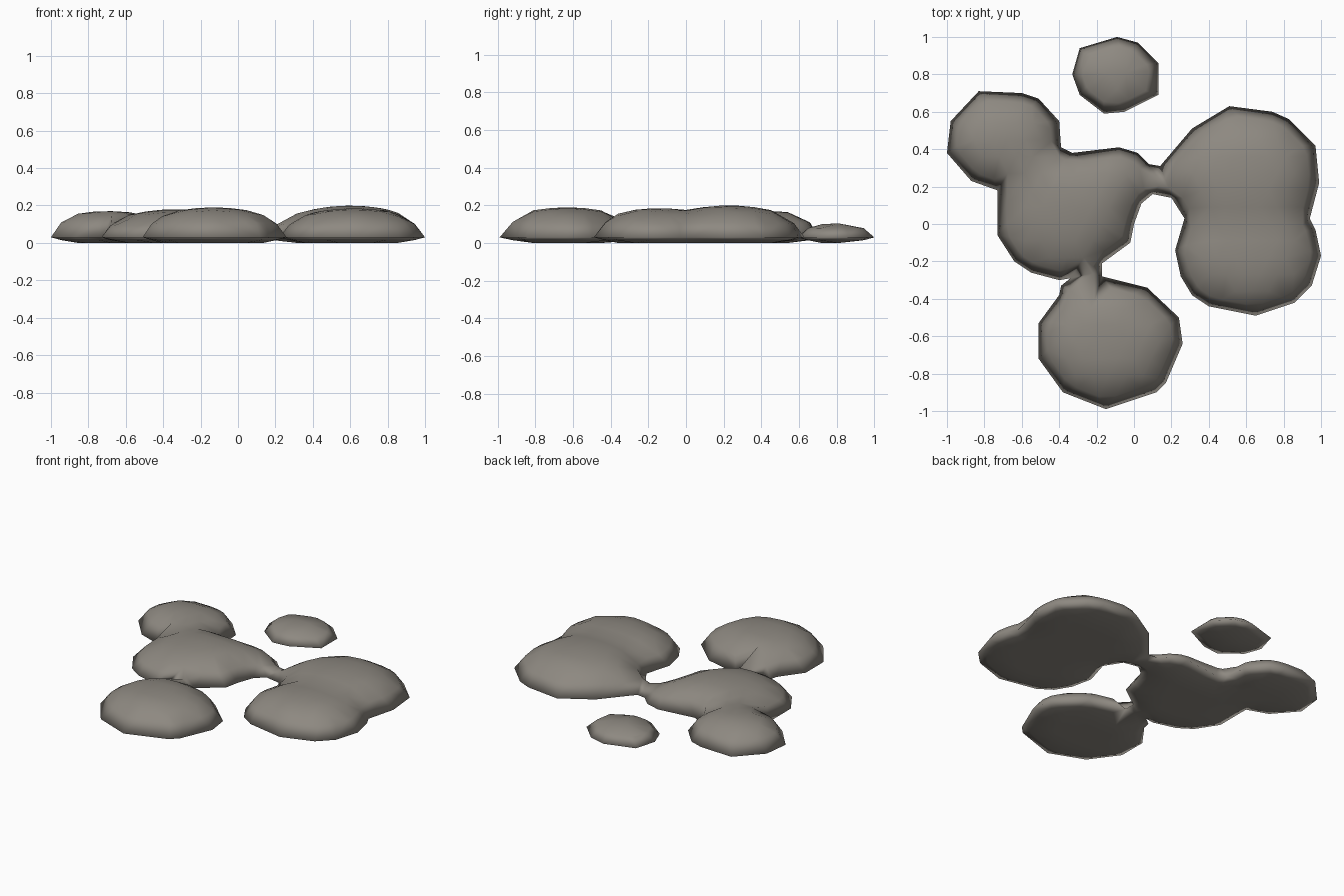
import bpy
import bmesh
from mathutils import Vector
from mathutils.geometry import delaunay_2d_cdt, intersect_point_line

cube = bpy.data.objects.get("Cube")
if cube:
    bpy.data.objects.remove(cube, do_unlink=True)

RIM = 0.03       # height of the widest edge
SHOULDER = 0.18  # width of the rounded edge
SPACING = 0.09   # spacing of the inner points

# Material
stone = bpy.data.materials.new("warm grey stone")
stone.use_nodes = True
colour = (0.27, 0.25, 0.22, 1)
stone.diffuse_color = colour
stone.node_tree.nodes["Principled BSDF"].inputs["Base Color"].default_value = colour


def edge_distance(point, outline):
    """Shortest distance from a point to the closed outline."""
    best = 9.0
    for a, b in zip(outline, outline[1:] + outline[:1]):
        near, t = intersect_point_line(point, a, b)
        near = Vector(near[:2])
        if t < 0:
            near = a
        elif t > 1:
            near = b
        best = min(best, (point - near).length)
    return best


def is_inside(point, outline):
    inside = False
    for a, b in zip(outline, outline[1:] + outline[:1]):
        if (a.y > point.y) != (b.y > point.y):
            if point.x < a.x + (point.y - a.y) * (b.x - a.x) / (b.y - a.y):
                inside = not inside
    return inside


def inner_points(outline):
    """A ring just inside the edge, then a staggered grid."""
    points = []
    for a, b in zip(outline, outline[1:] + outline[:1]):
        side = b - a
        inward = Vector((-side.y, side.x)).normalized()
        for t in (0.25, 0.75):
            p = a + side * t + inward * 0.05
            clear = all((p - q).length > 0.03 for q in points)
            if clear and is_inside(p, outline) and edge_distance(p, outline) > 0.035:
                points.append(p)
    steps = int(1 / SPACING) + 1
    for row in range(-steps, steps + 1):
        for col in range(-steps, steps + 1):
            p = Vector((col + 0.5 * (row % 2), row)) * SPACING
            if is_inside(p, outline) and edge_distance(p, outline) > 0.1:
                points.append(p)
    return points


def top_height(point, depth, lumps):
    """Rounded shoulder multiplied by the nearest domed lump."""
    t = min(depth / SHOULDER, 1)
    shoulder = (1 - (1 - t) ** 2) ** 0.5
    dome = max((peak - RIM) * max(0.3, 1 - 3 * ((point.x - x) ** 2 + (point.y - y) ** 2))
               for x, y, peak in lumps)
    return RIM + shoulder * dome


def pebble(name, outline_points, lumps):
    """Domed top and flat, bevelled underside sharing one outline."""
    outline = [Vector(p) / 100 for p in outline_points]
    count = len(outline)
    flat, _, tris, *_ = delaunay_2d_cdt(
        outline + inner_points(outline), [], [list(range(count))], 1, 1e-5)
    bm = bmesh.new()
    top, bottom = [], []
    for p in flat:
        p = Vector(p[:2])
        depth = edge_distance(p, outline)
        if depth < 1e-4:
            v = bm.verts.new((p.x, p.y, RIM))
            top.append(v)
            bottom.append(v)
        else:
            top.append(bm.verts.new((p.x, p.y, top_height(p, depth, lumps))))
            low = RIM * max(0, 1 - depth / 0.1)
            bottom.append(bm.verts.new((p.x, p.y, low)))
    for tri in tris:
        for layer, order in ((top, tri), (bottom, tri[::-1])):
            corners = [layer[i] for i in order]
            if not bm.faces.get(corners):
                bm.faces.new(corners)
    loose = [v for v in bm.verts if not v.link_faces]
    bmesh.ops.delete(bm, geom=loose, context='VERTS')
    bmesh.ops.recalc_face_normals(bm, faces=bm.faces[:])
    mesh = bpy.data.meshes.new(name)
    bm.to_mesh(mesh)
    bm.free()
    mesh.materials.append(stone)
    mesh.shade_smooth()
    obj = bpy.data.objects.new(name, mesh)
    bpy.context.collection.objects.link(obj)
    return obj


# Joined cluster of five lumps, outline anticlockwise in hundredths
front_lobe = [(-39, -33), (-40, -38), (-51, -53), (-51, -72), (-38, -90), (-15, -99),
              (12, -90), (17, -85), (26, -64), (24, -50), (7, -34), (-17, -28)]
middle_edge = [(-17, -21), (-2, -10), (0, 0), (4, 11), (10, 16), (20, 14), (27, 3)]
left_lobes = [(22, -14), (25, -28), (31, -38), (40, -44), (65, -49), (86, -42),
              (95, -33), (100, -17), (97, -3), (94, 3), (99, 22), (97, 42),
              (83, 56), (74, 60), (51, 63), (31, 51), (14, 31)]
right_lobes = [(8, 32), (2, 38), (-8, 41), (-33, 38), (-39, 41), (-40, 55),
               (-51, 67), (-60, 70), (-83, 71), (-98, 55), (-100, 38), (-87, 23),
               (-73, 18), (-73, -6), (-64, -20), (-55, -26), (-40, -30), (-34, -29)]
pebble("stone_cluster", front_lobe + middle_edge + left_lobes + right_lobes,
       [(-0.13, -0.63, 0.19), (-0.33, 0.1, 0.18), (-0.7, 0.43, 0.17),
        (0.6, 0.23, 0.2), (0.62, -0.14, 0.185)])

# Separate small stone at the back
pebble("small_stone",
       [(-33, 80), (-29, 69), (-16, 59), (-5, 60), (13, 69), (13, 86),
        (2, 97), (-9, 100), (-29, 94)],
       [(-0.1, 0.8, 0.105)])
